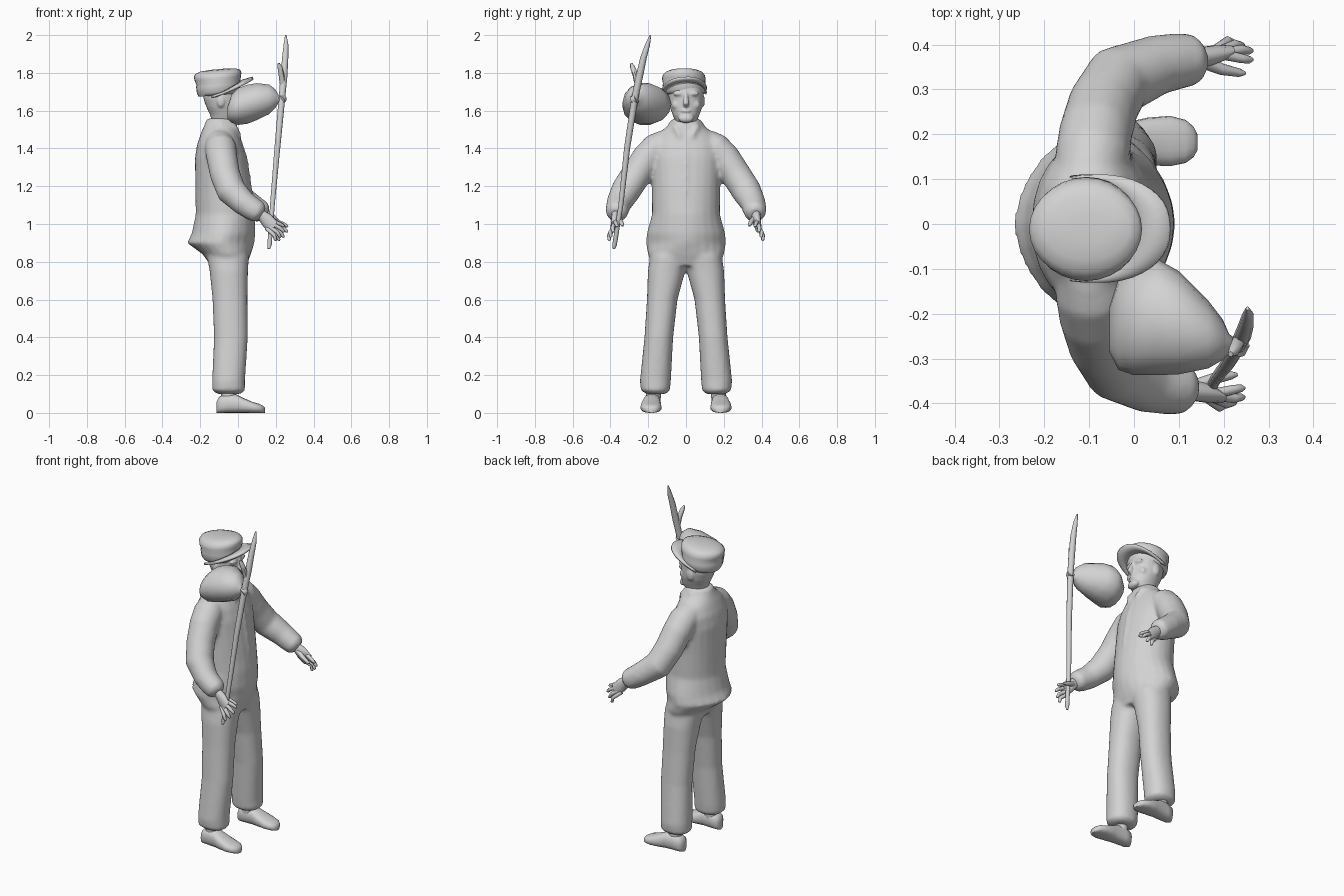
import bpy, bmesh, math
from mathutils import Vector

grey = bpy.data.materials.new("plain grey")
grey.diffuse_color = (0.65, 0.65, 0.65, 1)


def spow(v, p):
    return math.copysign(abs(v) ** p, v)


def loft(bm, rings, n=20, p=1.0):
    """Skin closed rings given as (centre, half axis u, half axis v[, power]), capping both ends."""
    loops = []
    for c, u, v, *own in rings:
        q = own[0] if own else p
        angs = [2 * math.pi * i / n for i in range(n)]
        loops.append([bm.verts.new(Vector(c) + Vector(u) * spow(math.cos(a), q)
                                   + Vector(v) * spow(math.sin(a), q)) for a in angs])
    for a, b in zip(loops, loops[1:]):
        for i in range(n):
            j = (i + 1) % n
            bm.faces.new((a[i], a[j], b[j], b[i]))
    bm.faces.new(loops[0][::-1])
    bm.faces.new(loops[-1])


def level(bm, rows, n=24, p=0.9, tilt=0.0):
    """Horizontal sections (z, x0, x1, y0, y1[, power])."""
    loft(bm, [(((x0 + x1) / 2, (y0 + y1) / 2, z),
               ((x1 - x0) / 2, 0, tilt * (x1 - x0) / 2),
               (0, (y1 - y0) / 2, 0), *own) for z, x0, x1, y0, y1, *own in rows], n, p)


def tube(bm, pts, n=12):
    """Round tube through (x, y, z, radius) points."""
    P = [Vector(q[:3]) for q in pts]
    d = (P[-1] - P[0]).normalized()
    ref = min((Vector((1, 0, 0)), Vector((0, 1, 0)), Vector((0, 0, 1))), key=lambda r: abs(d.dot(r)))
    rings = []
    for i, q in enumerate(pts):
        t = (P[min(i + 1, len(P) - 1)] - P[max(i - 1, 0)]).normalized()
        u = t.cross(ref).normalized()
        rings.append((P[i], u * q[3], t.cross(u) * q[3]))
    loft(bm, rings, n)


def ball(bm, c, r):
    ret = bmesh.ops.create_uvsphere(bm, u_segments=14, v_segments=8, radius=1)
    for v in ret["verts"]:
        v.co = Vector((v.co.x * r[0] + c[0], v.co.y * r[1] + c[1], v.co.z * r[2] + c[2]))


def finish(name, bm, voxel=0, smooth=0, angle=45):
    bmesh.ops.recalc_face_normals(bm, faces=bm.faces)
    me = bpy.data.meshes.new(name)
    bm.to_mesh(me)
    bm.free()
    me.materials.append(grey)
    ob = bpy.data.objects.new(name, me)
    bpy.context.collection.objects.link(ob)
    bpy.ops.object.select_all(action='DESELECT')
    ob.select_set(True)
    bpy.context.view_layer.objects.active = ob
    if voxel:
        m = ob.modifiers.new("blend", 'REMESH')
        m.mode, m.voxel_size, m.use_smooth_shade = 'VOXEL', voxel, True
        m = ob.modifiers.new("soften", 'SMOOTH')
        m.factor, m.iterations = 0.5, smooth
    else:
        bpy.ops.object.shade_smooth_by_angle(angle=math.radians(angle))
    return ob


# Clothes: jacket, sleeves and trousers blended into one skin
bm = bmesh.new()
jacket = [(.78, -.145, .045, .17, .9), (.84, -.187, .068, .202, .95), (.90, -.27, .087, .212, 1.15),
          (.95, -.245, .092, .208, 1.1), (1.05, -.224, .089, .18, 1), (1.2, -.226, .069, .18, .95),
          (1.35, -.228, .045, .188, .95), (1.42, -.217, .024, .183, .95), (1.48, -.197, .003, .142, .95),
          (1.53, -.175, -.007, .085, .95), (1.56, -.163, -.015, .07, 1)]
level(bm, [(z, a, b, -h, h, q) for z, a, b, h, q in jacket])
# Front placket and collar
tube(bm, [(-.012, 0, 1.50, .012), (.042, 0, 1.35, .01), (.066, 0, 1.2, .009), (.08, 0, 1.1, .004)])
for s in (-1, 1):
    tube(bm, [(-.165, 0, 1.535, .014), (-.09, s * .08, 1.527, .017),
              (-.015, s * .055, 1.512, .016), (.018, s * .03, 1.46, .008)])
    # Sleeves
    e = .012 if s > 0 else -.008
    tube(bm, [(-.10, s * .10, 1.43, .075), (-.092, s * .155, 1.40, .084), (-.085, s * .205, 1.35, .082),
              (-.068, s * .265, 1.26, .08), (-.035, s * .32, 1.175, .079),
              (.04 + e, s * .355, 1.11, .067), (.085 + e, s * .363, 1.08, .063),
              (.118 + e, s * .367, 1.06, .058), (.136 + e, s * .37, 1.048, .036)], 18)
    # Trouser legs
    level(bm, [(z, a, b, min(s * c, s * d), max(s * c, s * d)) for z, a, b, c, d in (
        (.10, -.11, .015, .105, .21), (.12, -.136, .037, .085, .24), (.17, -.137, .037, .08, .244),
        (.4, -.127, .052, .068, .22), (.6, -.135, .05, .045, .207),
        (.75, -.15, .053, .004, .202), (.83, -.165, .058, -.03, .19), (.88, -.15, .04, -.03, .16))])
finish("clothes", bm, voxel=0.011, smooth=5)

# Head with neck, nose, brow, cheeks, beard and ears
bm = bmesh.new()
level(bm, [(z, a, b, -h, h) for z, a, b, h in (
    (1.47, -.15, -.03, .058), (1.53, -.14, -.025, .056), (1.545, -.14, .002, .058),
    (1.575, -.147, .014, .07), (1.62, -.168, .013, .086), (1.66, -.182, .01, .092),
    (1.70, -.187, .012, .093), (1.75, -.18, 0, .085))], p=0.95)
tube(bm, [(.008, 0, 1.695, .008), (.022, 0, 1.66, .013), (.03, 0, 1.64, .017), (.012, 0, 1.625, .012)])
ball(bm, (.005, 0, 1.558), (.024, .042, .024))
ball(bm, (.006, 0, 1.598), (.018, .03, .01))
for s in (-1, 1):
    ball(bm, (-.003, s * .035, 1.69), (.017, .034, .014))
    ball(bm, (-.02, s * .048, 1.63), (.022, .028, .026))
    ball(bm, (-.09, s * .09, 1.65), (.022, .01, .032))
finish("head", bm, voxel=0.006, smooth=4)

# Cap crown
bm = bmesh.new()
level(bm, [(1.683, -.208, .0, -.108, .09), (1.70, -.217, .008, -.12, .102),
           (1.735, -.222, .012, -.124, .105), (1.745, -.219, .01, -.122, .102),
           (1.77, -.23, .016, -.127, .104), (1.79, -.234, .018, -.122, .099),
           (1.805, -.226, .012, -.106, .085), (1.815, -.20, -.01, -.08, .06),
           (1.82, -.15, -.05, -.04, .02)],
      n=28, p=1, tilt=.09)
finish("cap_crown", bm, angle=60)

# Cap peak: broad crescent turned up at the front
bm = bmesh.new()
rows = []
for i in range(25):
    a = math.radians(-105 + 210 * i / 24)
    c, s = math.cos(a), math.sin(a)
    rows.append([bm.verts.new((-.09 + .09 * c + .08 * k * spow(c, .75),
                               -.01 + (.105 + .015 * k) * spow(s, 1 - .15 * k),
                               1.70 + .01 * s + (.048 + .025 * k) * c)) for k in (0, .5, 1)])
for a, b in zip(rows, rows[1:]):
    for k in (0, 1):
        bm.faces.new((a[k], a[k + 1], b[k + 1], b[k]))
peak = finish("cap_peak", bm)
m = peak.modifiers.new("thickness", 'SOLIDIFY')
m.thickness, m.offset = 0.013, 0

for s, side in ((1, "left"), (-1, "right")):
    # Shoes with ankles
    bm = bmesh.new()
    y = s * .182
    loft(bm, [((x, y + s * dy, t / 2), (0, w, 0), (0, 0, t / 2)) for x, w, t, dy in (
        (-.113, .02, .06, -.004), (-.1, .04, .085, -.004), (-.06, .046, .1, -.003),
        (-.01, .046, .098, 0), (.03, .053, .078, .002), (.08, .056, .057, .003),
        (.115, .048, .047, .002), (.133, .034, .038, .001), (.142, .016, .028, 0))], 20, 0.8)
    tube(bm, [(-.05, s * .175, .05, .04), (-.05, s * .17, .16, .04)])
    finish(side + "_shoe", bm, angle=60)

    # Hands: palm, four fingers and thumb
    bm = bmesh.new()
    dx = 0 if s > 0 else -.018
    loft(bm, [((x + dx, s * y, z), (.5 * w, 0, .85 * w), (.006, s * h, 0)) for x, y, z, w, h in (
        (.10, .37, 1.075, .028, .026), (.14, .37, 1.048, .028, .024),
        (.17, .374, 1.02, .038, .024), (.205, .382, .985, .037, .017))], 14)
    for bx, bz, ex, ey, ez in ((.208, 1.008, .264, .366, .985), (.21, .993, .264, .386, .957),
                               (.2, .977, .245, .398, .93), (.19, .965, .222, .406, .912)):
        mx, mz = (bx + ex) / 2 + .004, (bz + ez) / 2 + .003
        tube(bm, [(bx - .02 + dx, s * .38, bz + .012, .012), (mx + dx, s * (ey + .003), mz, .0105),
                  (ex - .006 + dx, s * ey, ez + .005, .0085), (ex + dx, s * ey, ez, .004)], 8)
    tube(bm, [(.155 + dx, s * .362, 1.03, .016), (.195 + dx, s * .345, 1.012, .013),
              (.235 + dx, s * .337, .995, .0095), (.248 + dx, s * .336, .99, .004)], 8)
    finish(side + "_hand", bm, angle=60)

# Carrying stick with a broken side twig
bm = bmesh.new()
tube(bm, [(.163, -.382, .868, .006), (.167, -.378, .89, .012), (.182, -.345, 1.1, .013),
          (.208, -.312, 1.4, .016), (.232, -.272, 1.66, .018), (.243, -.247, 1.78, .019),
          (.25, -.225, 1.88, .017), (.254, -.203, 1.95, .013), (.253, -.188, 2.0, .004)], 10)
tube(bm, [(.238, -.255, 1.73, .016), (.23, -.268, 1.79, .015),
          (.222, -.283, 1.83, .013), (.215, -.29, 1.85, .006)], 8)
tube(bm, [(.226, -.285, 1.655, .022), (.236, -.262, 1.665, .024)], 8)
finish("carrying_stick", bm)

# Cloth bundle tied to the stick
bm = bmesh.new()
loft(bm, [((x, y, z), (0, h, 0), (0, 0, v)) for x, y, z, h, v in (
    (.228, -.27, 1.66, .012, .014), (.212, -.267, 1.662, .022, .026),
    (.198, -.258, 1.664, .045, .05), (.165, -.246, 1.66, .076, .08), (.10, -.22, 1.648, .115, .1),
    (.05, -.207, 1.634, .13, .106), (.0, -.217, 1.622, .12, .1), (-.035, -.225, 1.61, .1, .075),
    (-.055, -.235, 1.59, .05, .035))], 14)
finish("bundle", bm, angle=70)
